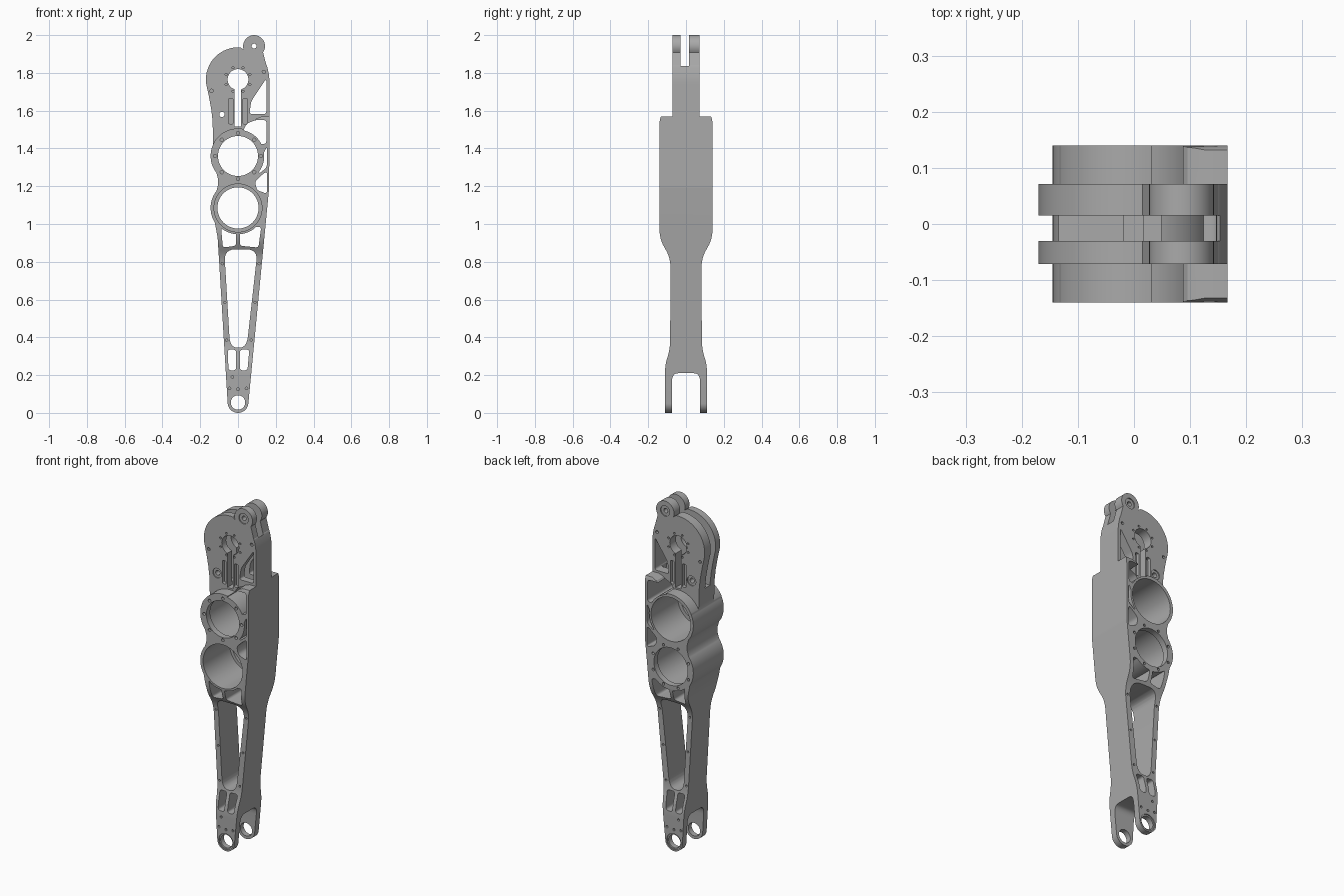
import bpy, bmesh, math
from mathutils import Vector

cube = bpy.data.objects.get("Cube")
if cube:
    bpy.data.objects.remove(cube, do_unlink=True)

metal = bpy.data.materials.new("grey metal")
metal.use_nodes = True
GREY = (0.4, 0.4, 0.4, 1)
metal.diffuse_color = GREY
for node in metal.node_tree.nodes:
    if node.type == 'BSDF_PRINCIPLED':
        node.inputs["Base Color"].default_value = GREY
        node.inputs["Roughness"].default_value = 0.6


def arc(cx, cz, r, a0, a1, n=24):
    angles = [math.radians(a0 + (a1 - a0) * i / n) for i in range(n + 1)]
    return [(cx + r * math.cos(a), cz + r * math.sin(a)) for a in angles]


def rounded(points, radius, n=6):
    """Fillet every corner of a closed polygon."""
    out = []
    for i, p in enumerate(points):
        p, a, b = Vector(p), Vector(points[i - 1]), Vector(points[(i + 1) % len(points)])
        da, db = a - p, b - p
        s = p + da.normalized() * min(radius, da.length * 0.45)
        e = p + db.normalized() * min(radius, db.length * 0.45)
        for k in range(n + 1):
            t = k / n
            out.append(tuple(s * (1 - t) ** 2 + p * 2 * t * (1 - t) + e * t * t))
    return out


def prism(name, loops, lo, hi, axis='Y'):
    """Extrude one or more closed loops along Y (x,z loops) or X (y,z loops)."""
    bm = bmesh.new()
    for loop in loops:
        def place(u, v, d):
            return (u, d, v) if axis == 'Y' else (d, u, v)
        ends = [[bm.verts.new(place(u, v, d)) for u, v in loop] for d in (lo, hi)]
        bm.faces.new(ends[0])
        bm.faces.new(list(reversed(ends[1])))
        for i in range(len(loop)):
            bm.faces.new((ends[0][i - 1], ends[1][i - 1], ends[1][i], ends[0][i]))
    bmesh.ops.recalc_face_normals(bm, faces=bm.faces)
    mesh = bpy.data.meshes.new(name)
    bm.to_mesh(mesh)
    bm.free()
    obj = bpy.data.objects.new(name, mesh)
    obj.data.materials.append(metal)
    bpy.context.collection.objects.link(obj)
    return obj


def boolean(target, tool, operation='DIFFERENCE'):
    tool.hide_render = True
    mod = target.modifiers.new("cut", 'BOOLEAN')
    mod.operation, mod.solver, mod.object = operation, 'EXACT', tool
    bpy.context.view_layer.objects.active = target
    bpy.ops.object.modifier_apply(modifier=mod.name)
    bpy.data.objects.remove(tool, do_unlink=True)


def circle(cx, cz, r, n=48):
    return arc(cx, cz, r, 0, 360, n)[:-1]


def cut(loops, lo=-0.3, hi=0.3):
    boolean(arm, prism("cutter", loops, lo, hi))


def bolts(cx, cz, ring, r, count, turn=0):
    return [circle(cx + ring * math.cos(a), cz + ring * math.sin(a), r, 12)
            for a in (turn + math.tau * i / count for i in range(count))]


UPPER, LOWER, HUB, LUG, FOOT = (0, 1.36), (0, 1.085), (0, 1.765), (0.085, 1.942), (0, 0.055)
WIDE, HEAD = 0.14, 0.071

# Front outline, from the foot up the straight side and down the wavy side
outline = (arc(*FOOT, 0.055, 180, 355)
           + rounded([(0.165, 1.17), (0.167, 1.78), (0.148, 1.86)], 0.04)[3:-3]
           + arc(*LUG, 0.058, -35, 200)
           + arc(*HUB, 0.17, 85, 190)
           + [(-0.155, 1.68), (-0.142, 1.61), (-0.135, 1.55), (-0.133, 1.49)]
           + arc(*UPPER, 0.145, 155, 218)
           + [(-0.106, 1.24), (-0.106, 1.205)]
           + arc(*LOWER, 0.145, 142, 212)
           + [(-0.108, 0.93), (-0.101, 0.82)])
arm = prism("arm_body", [outline], -0.3, 0.3)

# Side profile: forked foot, slim shank, wide body
half = rounded([(0, 0.21), (0.075, 0.21), (0.075, -0.1), (0.112, -0.1), (0.112, 0.25),
                (0.084, 0.34), (0.082, 0.82), (WIDE, 0.92), (WIDE, 1.575),
                (0.1, 1.575), (0.1, 2.1), (0, 2.1)], 0.05)
half = [p for p in half[7:-7]]
profile = [(0, 0.21)] + half + [(0, 2.1)] + [(-y, z) for y, z in reversed(half)]
boolean(arm, prism("side_profile", [profile], -0.5, 0.5, 'X'), 'INTERSECT')

# Narrow head, stepped in around the upper ring and the shoulder
step = ([(-0.3, 1.36)] + arc(*UPPER, 0.146, 180, 68)
        + [(0.07, 1.525), (0.095, 1.558), (0.125, 1.569), (0.3, 1.57), (0.3, 2.2), (-0.3, 2.2)])
cut([step], HEAD, 0.3)
cut([step], -0.3, -HEAD)

# Slot that splits the head into two cheeks
cut([rounded([(-0.3, 1.53), (0.147, 1.53), (0.147, 1.84), (0.3, 1.84),
              (0.3, 2.2), (-0.3, 2.2)], 0.02)], -0.03, 0.015)

# Weight-saving pockets, kept clear of the two bearing rings
pockets = [
    [(0.02, 1.48), (0.045, 1.53), (0.09, 1.55), (0.15, 1.55), (0.15, 1.425), (0.1, 1.42)],
    [(0.153, 1.41), (0.153, 1.30), (0.11, 1.265), (0.1, 1.3)],
    [(0.153, 1.28), (0.153, 1.16), (0.1, 1.18), (0.09, 1.225), (0.12, 1.255)],
    [(0.15, 1.77), (0.15, 1.582), (0.06, 1.582), (0.07, 1.65)],
    [(-0.09, 0.985), (-0.01, 0.985), (-0.01, 0.885), (-0.08, 0.875)],
    [(0.01, 0.985), (0.123, 0.985), (0.108, 0.875), (0.01, 0.885)],
    [(-0.055, 0.335), (-0.01, 0.335), (-0.01, 0.225), (-0.05, 0.225)],
    [(0.01, 0.335), (0.06, 0.335), (0.05, 0.225), (0.01, 0.225)],
]
pocket_cutter = prism("pockets", [rounded(p, 0.016) for p in pockets], -0.3, 0.3)
for centre in (UPPER, LOWER):
    boolean(pocket_cutter, prism("ring", [circle(*centre, 0.139, 64)], -0.4, 0.4))
boolean(arm, pocket_cutter)

# Long shank window
cut([rounded([(-0.073, 0.866), (0.104, 0.866), (0.046, 0.345), (-0.042, 0.345)], 0.06)])

# Bearing bores: each has a flange at one end
cut([circle(*UPPER, 0.106, 64), circle(*LOWER, 0.109, 64)])
cut([circle(*UPPER, 0.127, 64)], -0.105, 0.3)
cut([circle(*LOWER, 0.127, 64)], -0.3, 0.105)

# Hub hole, rail slot below it, lug and foot holes
cut([circle(*HUB, 0.055)])
cut([[(-0.019, 1.515), (0.017, 1.515), (0.017, 1.74), (-0.019, 1.74)]])
cut([circle(*LUG, 0.013, 24), circle(*FOOT, 0.038), circle(-0.085, 1.58, 0.014, 24)])

# Shallow details on both faces of the head
rail = [rounded([(s * 0.026, 1.53), (s * 0.05, 1.53), (s * 0.05, 1.665), (s * 0.026, 1.665)], 0.008)
        for s in (-1, 1)]
seats = [circle(*LUG, 0.03), circle(-0.085, 1.58, 0.028)]
hub_bolts = bolts(*HUB, 0.068, 0.006, 8, math.pi / 8)
small_holes = [circle(-0.14, 1.705, 0.009, 12), circle(0.137, 1.805, 0.009, 12)]
for s in (-1, 1):
    for loops, depth in ((rail, 0.02), (seats, 0.006), (hub_bolts + small_holes, 0.018)):
        lo, hi = sorted((s * (HEAD - depth), s * 0.12))
        cut(loops, lo, hi)

# Bolt circles on the ring flanges
cut(bolts(*UPPER, 0.121, 0.009, 8), -0.3, -0.12)
cut(bolts(*LOWER, 0.123, 0.008, 8, math.pi / 8), 0.12, 0.3)

# Foot seats, pin holes and screw holes along the shank rails
foot_holes = [circle(x, z, 0.007, 12) for x, z in
              ((-0.045, 0.13), (0.045, 0.13), (0, 0.125), (-0.03, 0.19))]
shank_holes = [circle(x, z, 0.006, 12) for x, z in
               ((-0.083, 0.79), (0.112, 0.79), (-0.07, 0.585), (0.09, 0.585),
                (-0.06, 0.385), (0.07, 0.385))]
for s in (-1, 1):
    for loops, floor in (([circle(*FOOT, 0.046)], 0.106), (foot_holes, 0.09), (shank_holes, 0.07)):
        lo, hi = sorted((s * floor, s * 0.2))
        cut(loops, lo, hi)

# Smooth curved walls, crisp edges
bpy.ops.object.select_all(action='DESELECT')
arm.select_set(True)
bpy.context.view_layer.objects.active = arm
bpy.ops.object.shade_smooth_by_angle(angle=math.radians(30))
